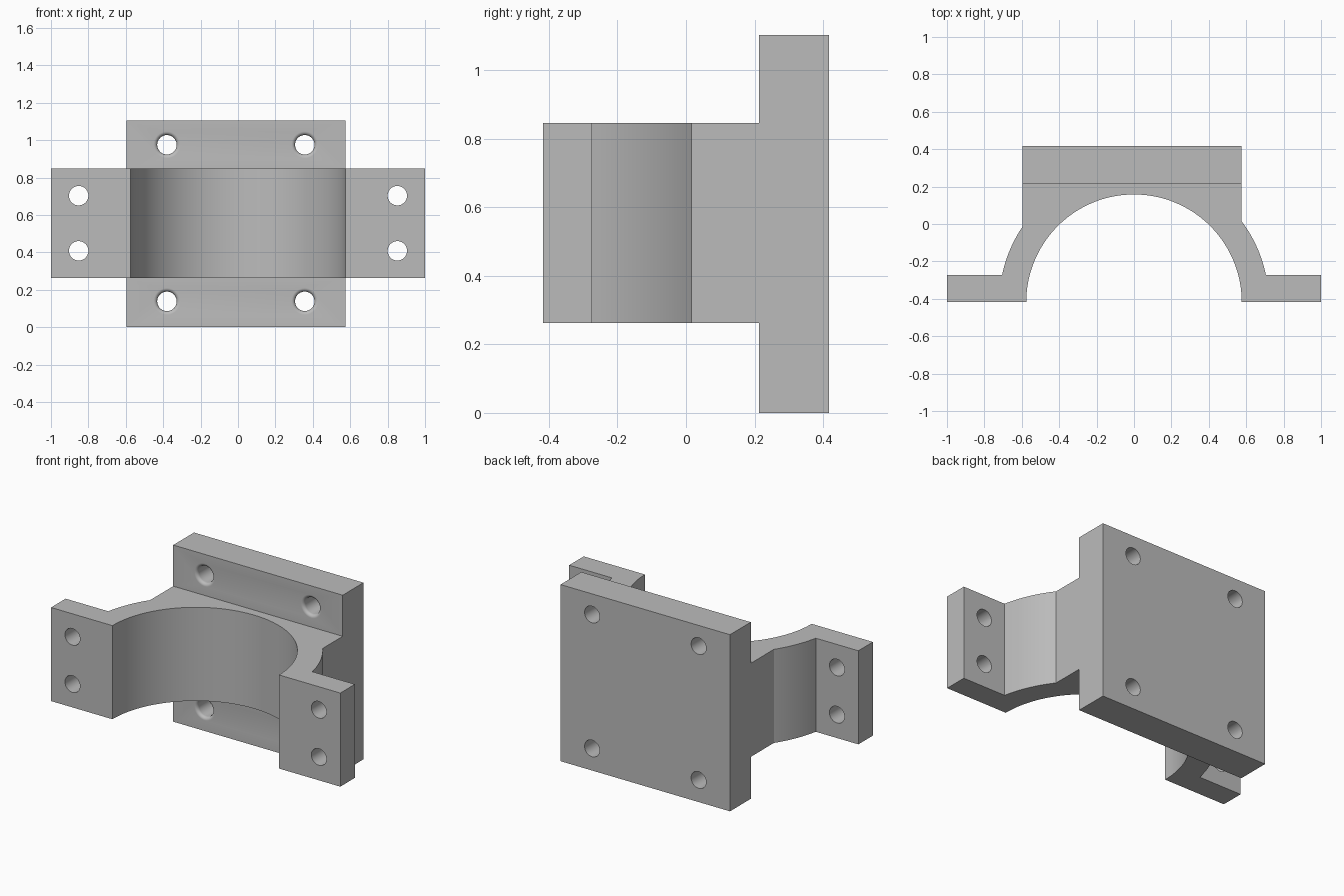
import bpy, bmesh
from math import sin, cos, acos, asin, pi
from mathutils import Matrix

if "Cube" in bpy.data.objects:
    bpy.data.objects.remove(bpy.data.objects["Cube"], do_unlink=True)

# Main dimensions
BACK, PLATE_FRONT, EAR_BACK, FRONT = 0.418, 0.213, -0.274, -0.418
PLATE_LEFT, PLATE_RIGHT, TOP = 0.575, -0.597, 1.104
LOW, HIGH = 0.262, 0.847
BORE, OUTER = 0.576, 0.72

grey = bpy.data.materials.new("plain grey")
grey.use_nodes = True
grey.diffuse_color = (0.5, 0.5, 0.5, 1)
grey.node_tree.nodes["Principled BSDF"].inputs["Base Color"].default_value = (0.5, 0.5, 0.5, 1)


def make_object(name, bm):
    bmesh.ops.recalc_face_normals(bm, faces=bm.faces)
    mesh = bpy.data.meshes.new(name)
    bm.to_mesh(mesh)
    bm.free()
    mesh.materials.append(grey)
    obj = bpy.data.objects.new(name, mesh)
    bpy.context.collection.objects.link(obj)
    return obj


def extrude_profile(name, points, z0, z1):
    bm = bmesh.new()
    face = bm.faces.new([bm.verts.new((x, y, z0)) for x, y in points])
    result = bmesh.ops.extrude_face_region(bm, geom=[face])
    verts = [v for v in result["geom"] if isinstance(v, bmesh.types.BMVert)]
    bmesh.ops.translate(bm, verts=verts, vec=(0, 0, z1 - z0))
    return make_object(name, bm)


def arc(radius, start, end, steps):
    angles = [start + (end - start) * i / steps for i in range(steps + 1)]
    return [(radius * cos(a), FRONT + radius * sin(a)) for a in angles]


def hole_cutter(name, x, z, profile, sides=40):
    """Turn a (radius, y) profile about a front-to-back axis."""
    bm = bmesh.new()
    rings = []
    for r, y in profile:
        rings.append([bm.verts.new((x + r * cos(2 * pi * i / sides), y,
                                    z + r * sin(2 * pi * i / sides))) for i in range(sides)])
    for a, b in zip(rings, rings[1:]):
        for i in range(sides):
            j = (i + 1) % sides
            bm.faces.new((a[i], a[j], b[j], b[i]))
    bm.faces.new(rings[0])
    bm.faces.new(rings[-1])
    cutter = make_object(name, bm)
    cutter.hide_render = True
    return cutter


def combine(target, other, operation):
    mod = target.modifiers.new(operation.lower(), 'BOOLEAN')
    mod.operation = operation
    mod.solver = 'EXACT'
    mod.object = other
    bpy.context.view_layer.objects.active = target
    bpy.ops.object.modifier_apply(modifier=mod.name)
    bpy.data.objects.remove(other, do_unlink=True)


# Saddle with half-round bore, curved shoulders and two bolting ears
ear_angle = asin((EAR_BACK - FRONT) / OUTER)
left_shoulder = arc(OUTER, ear_angle, acos(PLATE_LEFT / OUTER), 16)
right_shoulder = arc(OUTER, acos(PLATE_RIGHT / OUTER), pi - ear_angle, 16)
overlap = (PLATE_FRONT + BACK) / 2
profile = ([(1, FRONT), (1, EAR_BACK)] + left_shoulder
           + [(PLATE_LEFT, overlap), (PLATE_RIGHT, overlap)] + right_shoulder
           + [(-1, EAR_BACK), (-1, FRONT)] + arc(BORE, pi, 0, 72))
saddle = extrude_profile("saddle", profile, LOW, HIGH)

# Mounting plate joined to the saddle
plate = extrude_profile("mounting_bracket", [
    (PLATE_LEFT, PLATE_FRONT), (PLATE_LEFT, BACK),
    (PLATE_RIGHT, BACK), (PLATE_RIGHT, PLATE_FRONT)], 0, TOP)
combine(plate, saddle, 'UNION')

# Straight bolt holes through the ears
R = 0.052
for x in (-0.852, 0.852):
    for z in (0.408, 0.703):
        combine(plate, hole_cutter("ear_hole", x, z,
                                   [(R, FRONT - 0.1), (R, EAR_BACK + 0.1)]), 'DIFFERENCE')

# Plate holes with a rounded front rim
F = 0.02
rim = [(R + F - F * sin(t), PLATE_FRONT + F - F * cos(t))
       for t in (pi / 2 * i / 8 for i in range(9))]
plate_profile = [(R + F, PLATE_FRONT - 0.03)] + rim + [(R, BACK + 0.1)]
for x in (-0.38, 0.357):
    for z in (0.138, 0.975):
        combine(plate, hole_cutter("plate_hole", x, z, plate_profile), 'DIFFERENCE')

# Smooth curved walls, crisp edges
bpy.ops.object.select_all(action='DESELECT')
plate.select_set(True)
bpy.context.view_layer.objects.active = plate
bpy.ops.object.shade_smooth_by_angle(angle=pi / 6)
